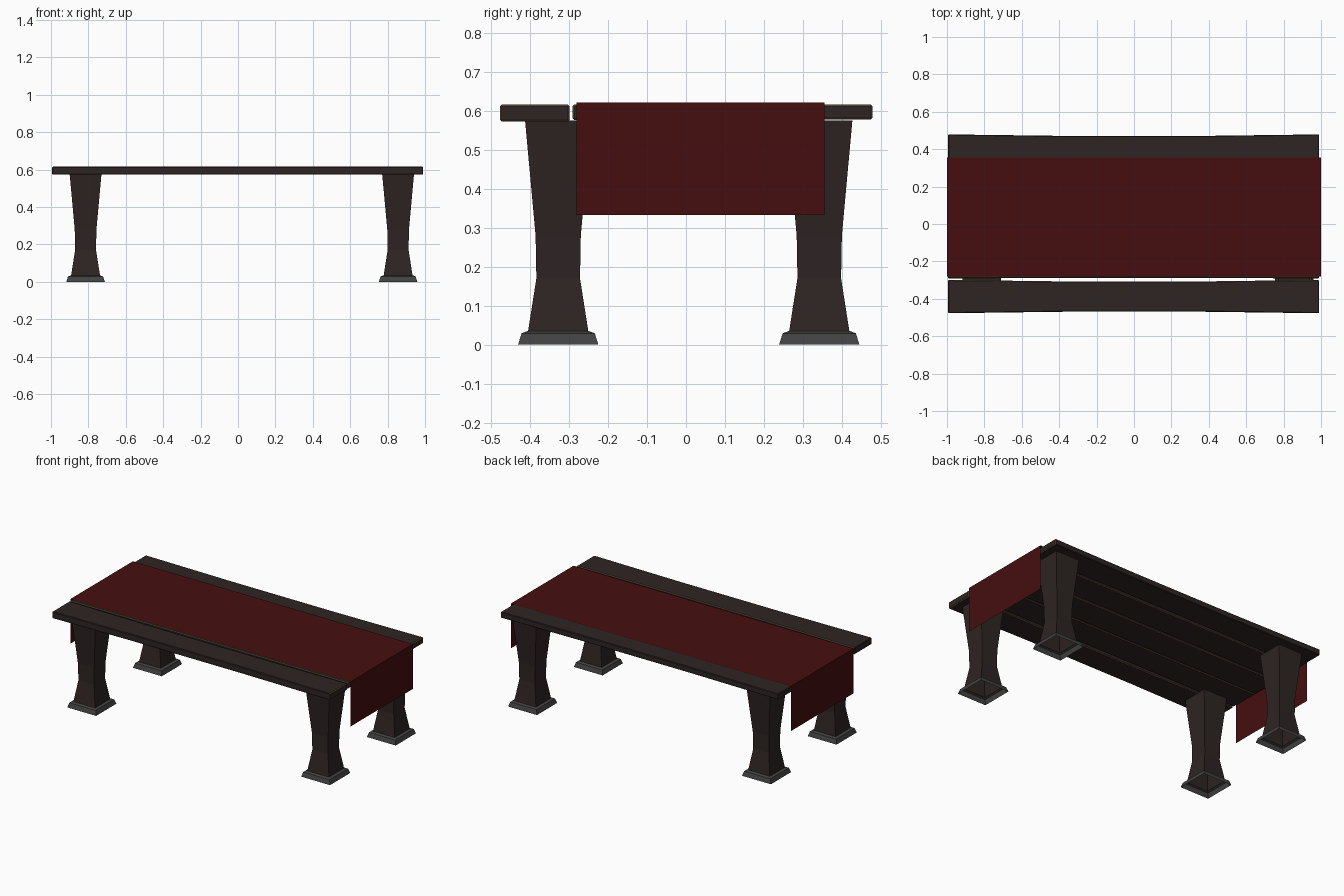
import bpy, bmesh

if "Cube" in bpy.data.objects:
    bpy.data.objects.remove(bpy.data.objects["Cube"])


def material(name, rgb):
    m = bpy.data.materials.new(name)
    m.diffuse_color = (*rgb, 1)
    m.use_nodes = True
    m.node_tree.nodes["Principled BSDF"].inputs["Base Color"].default_value = m.diffuse_color
    return m


WOOD = material("dark wood", (0.027, 0.018, 0.017))
WORN = material("worn bare wood", (0.16, 0.09, 0.045))
STONE = material("grey foot", (0.055, 0.055, 0.055))
CLOTH = material("dark red cloth", (0.060, 0.0045, 0.0045))


def finish(name, bm, mats, recalc=True):
    if recalc:
        bmesh.ops.recalc_face_normals(bm, faces=bm.faces)
    me = bpy.data.meshes.new(name)
    bm.to_mesh(me)
    bm.free()
    for m in mats:
        me.materials.append(m)
    ob = bpy.data.objects.new(name, me)
    bpy.context.collection.objects.link(ob)
    return ob


def loft(bm, rings, cap_first=False, cap_last=False):
    """Join equal-length loops of points with quads."""
    loops = [[bm.verts.new(p) for p in ring] for ring in rings]
    n = len(loops[0])
    for a, b in zip(loops, loops[1:]):
        for i in range(n):
            bm.faces.new((a[i], a[(i + 1) % n], b[(i + 1) % n], b[i]))
    if cap_first:
        bm.faces.new(loops[0][::-1])
    if cap_last:
        bm.faces.new(loops[-1])


def square(cx, cy, r, z):
    return [(cx + sx * r, cy + sy * r, z)
            for sx, sy in ((-1, -1), (1, -1), (1, 1), (-1, 1))]


# legs and feet: square sections following a half-width / height profile
LEG = [(0.078, 0.03), (0.056, 0.17), (0.058, 0.28), (0.085, 0.575)]
FOOT = [(0.103, 0.0), (0.094, 0.029), (0.078, 0.035)]
for side, cx in (("left", -0.815), ("right", 0.856)):
    for end, cy in (("front", -0.328), ("back", 0.342)):
        bm = bmesh.new()
        loft(bm, [square(cx, cy, r, z) for r, z in LEG], cap_last=True)
        finish(f"{end}_{side}_leg", bm, [WOOD])
        bm = bmesh.new()
        loft(bm, [square(cx, cy, r, z) for r, z in FOOT])
        finish(f"{end}_{side}_foot", bm, [STONE])

# planks: slightly waisted boards with worn, chamfered edges
PLANKS = [(-0.477, -0.299, 0.573), (-0.291, -0.105, 0.576), (-0.098, 0.092, 0.574),
          (0.099, 0.290, 0.576), (0.297, 0.479, 0.578)]
for k, (y0, y1, zb) in enumerate(PLANKS):
    bm = bmesh.new()
    zt = 0.616
    rings = []
    for x, pinch in ((-0.994, 0), (-0.37, 0.008), (0.37, 0.008), (0.99, 0)):
        # only the outermost boards narrow noticeably
        p = pinch if k in (0, 4) else pinch * 0.3
        a, b = y0 + p, y1 - p
        rings.append([(x, a, zb), (x, b, zb), (x, b, zt), (x, a, zt)])
    loft(bm, rings, True, True)
    bmesh.ops.recalc_face_normals(bm, faces=bm.faces)
    sharp = [e for e in bm.edges if e.calc_face_angle(0) > 0.5]
    res = bmesh.ops.bevel(bm, geom=sharp, offset=0.004, segments=1, affect='EDGES')
    for f in res["faces"]:
        c = f.calc_center_median()
        n = f.normal
        straight = max(abs(n.x), abs(n.y), abs(n.z)) > 0.95
        # bare wood shows along the gaps and at the right-hand end
        if not straight and (c.x > 0.98 or (abs(c.y) < 0.4 and abs(c.x) < 0.98)):
            f.material_index = 1
    finish(f"plank_{k + 1}", bm, [WOOD, WORN])

# runner cloth: one thin sheet draped over both ends
bm = bmesh.new()
profile = [(-1, 0.332), (-1, 0.621), (1, 0.621), (1, 0.332)]
rows = [[bm.verts.new((x, y, z)) for y in (-0.281, 0.356)] for x, z in profile]
for a, b in zip(rows, rows[1:]):
    bm.faces.new((a[0], b[0], b[1], a[1]))
finish("runner_cloth", bm, [CLOTH], recalc=False)
